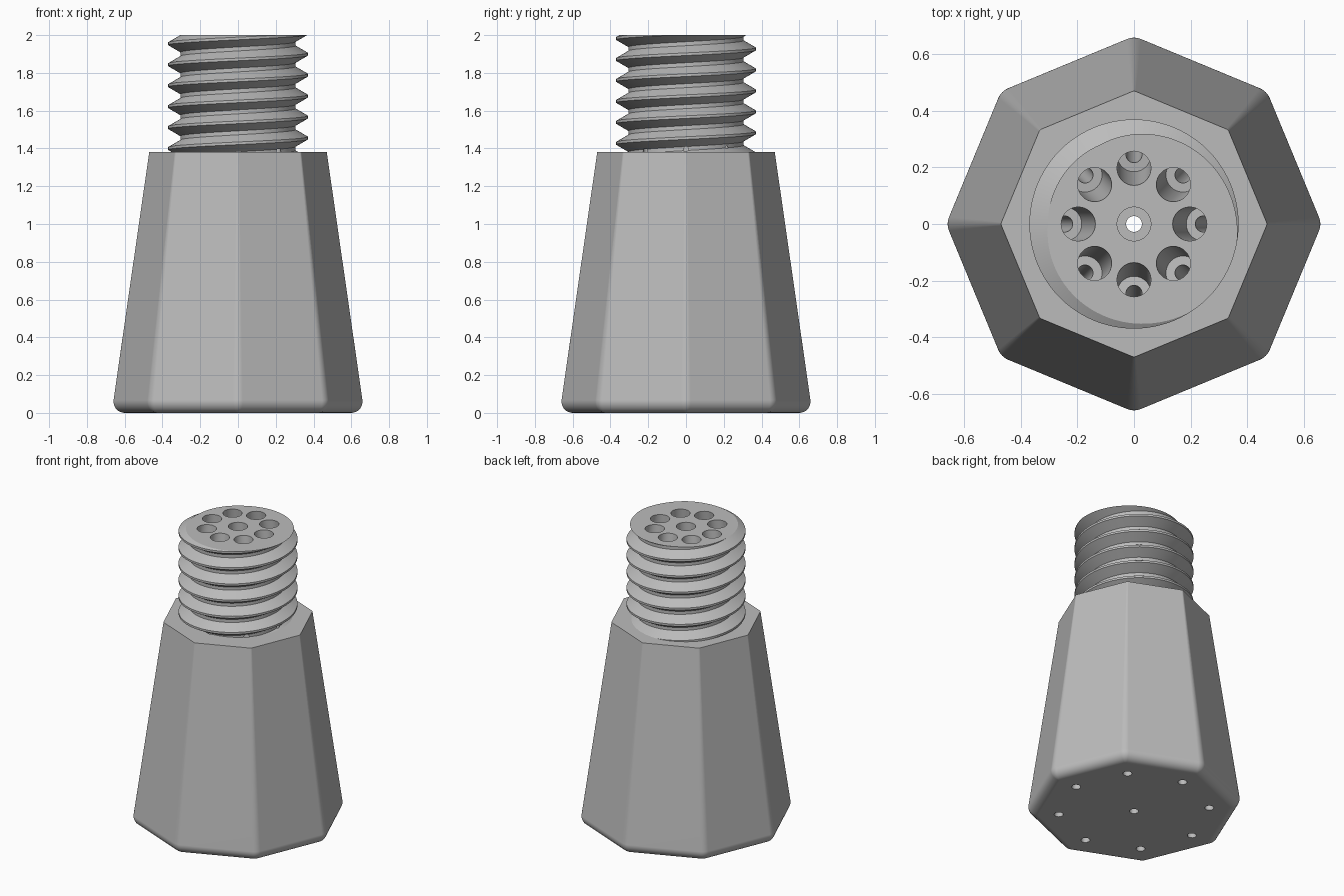
import bpy, bmesh, math
from mathutils import Vector, Matrix

cube = bpy.data.objects.get("Cube")
if cube:
    bpy.data.objects.remove(cube, do_unlink=True)

HEIGHT, SHOULDER, SIDES = 2.0, 1.38, 8
TURN = 2 * math.pi

grey = bpy.data.materials.new("plain grey")
grey.use_nodes = True
colour = (0.5, 0.5, 0.5, 1)
grey.diffuse_color = colour
grey.node_tree.nodes["Principled BSDF"].inputs["Base Color"].default_value = colour


def make_object(name, bm):
    bmesh.ops.recalc_face_normals(bm, faces=bm.faces)
    mesh = bpy.data.meshes.new(name)
    bm.to_mesh(mesh)
    bm.free()
    mesh.materials.append(grey)
    obj = bpy.data.objects.new(name, mesh)
    bpy.context.collection.objects.link(obj)
    return obj


def loft(bm, rings):
    """Skin closed rings of points and cap both ends."""
    loops = [[bm.verts.new(p) for p in ring] for ring in rings]
    count = len(loops[0])
    for low, high in zip(loops, loops[1:]):
        for i in range(count):
            j = (i + 1) % count
            bm.faces.new((low[i], low[j], high[j], high[i]))
    bm.faces.new(loops[0][::-1])
    bm.faces.new(loops[-1])


def rounded_octagon(apothem, corner, z, steps=6):
    half = math.pi / SIDES
    centre = (apothem - corner) / math.cos(half)
    points = []
    for side in range(SIDES):
        a = TURN * side / SIDES
        for s in range(steps + 1):
            b = a - half + 2 * half * s / steps
            points.append((centre * math.cos(a) + corner * math.cos(b),
                           centre * math.sin(a) + corner * math.sin(b), z))
    return points


# Tapered octagonal body with a rounded bottom rim
base, fillet, corner, tilt = 0.614, 0.06, 0.065, math.radians(7.8)
rings = []
for k in range(9):
    phi = -math.pi / 2 + (math.pi / 2 + tilt) * k / 8
    inset = fillet * (1 - math.cos(phi))
    rings.append(rounded_octagon(base - inset, corner - inset, fillet * (1 + math.sin(phi))))
rings.append(rounded_octagon(0.4354, 0.015, SHOULDER))
bm = bmesh.new()
loft(bm, rings)
body = make_object("threaded_body", bm)

# Screw neck: a ridge profile swept along a helix, trimmed flat at both ends
PITCH, ROOT, CREST = 0.111, 0.305, 0.37
profile = [(CREST, -0.007), (CREST, 0.007), (ROOT, 0.045), (ROOT, PITCH - 0.045)]
COLUMNS, TURNS = 96, 10
bm = bmesh.new()
start = 2.01 - 8 * PITCH
grid = []
for turn in range(TURNS):
    for radius, dz in profile:
        row = []
        for c in range(COLUMNS):
            a = TURN * c / COLUMNS
            row.append(bm.verts.new((radius * math.cos(a), radius * math.sin(a),
                                     start + (turn + c / COLUMNS) * PITCH + dz)))
        grid.append(row)
step = len(profile)
for r in range(len(grid) - step - 1):
    for c in range(COLUMNS):
        if c < COLUMNS - 1:
            right_low, right_high = grid[r][c + 1], grid[r + 1][c + 1]
        else:
            right_low, right_high = grid[r + step][0], grid[r + step + 1][0]
        bm.faces.new((grid[r][c], right_low, right_high, grid[r + 1][c]))
for z, direction in ((HEIGHT, 1), (SHOULDER - 0.08, -1)):
    bmesh.ops.bisect_plane(bm, geom=bm.verts[:] + bm.edges[:] + bm.faces[:], dist=1e-6,
                           plane_co=(0, 0, z), plane_no=(0, 0, direction), clear_outer=True)
    rim = [e for e in bm.edges if e.is_boundary and all(abs(v.co.z - z) < 1e-4 for v in e.verts)]
    bmesh.ops.contextual_create(bm, geom=rim)
neck = make_object("screw_neck", bm)

# Stepped bores: one straight in the middle, eight fanning outward
bm = bmesh.new()


def bore(top, bottom):
    axis = (bottom - top).normalized()
    turn = axis.to_track_quat('Z', 'Y').to_matrix()
    length = (bottom - top).length
    rings = []
    for radius, along in ((0.06, -0.1), (0.06, 0.35), (0.028, 0.35), (0.028, length + 0.1)):
        rings.append([top + turn @ Vector((radius * math.cos(TURN * i / 32),
                                           radius * math.sin(TURN * i / 32), along))
                      for i in range(32)])
    loft(bm, rings)


bore(Vector((0, 0, HEIGHT)), Vector((0, 0, 0)))
for i in range(8):
    spin = Matrix.Rotation(TURN * i / 8, 3, 'Z')
    bore(spin @ Vector((0.197, 0, HEIGHT)), spin @ Vector((0.47, 0, 0)))
bores = make_object("bore_cutters", bm)

# Join the neck to the body and drill the bores
bpy.context.view_layer.objects.active = body
for tool, operation in ((neck, 'UNION'), (bores, 'DIFFERENCE')):
    tool.hide_render = True
    mod = body.modifiers.new(tool.name, 'BOOLEAN')
    mod.operation, mod.object, mod.solver = operation, tool, 'EXACT'
    bpy.ops.object.modifier_apply(modifier=mod.name)
    bpy.data.objects.remove(tool, do_unlink=True)

for obj in bpy.context.selected_objects:
    obj.select_set(False)
body.select_set(True)
bpy.ops.object.shade_smooth_by_angle(angle=math.radians(28))
weighted = body.modifiers.new("even shading", 'WEIGHTED_NORMAL')
weighted.keep_sharp = True
